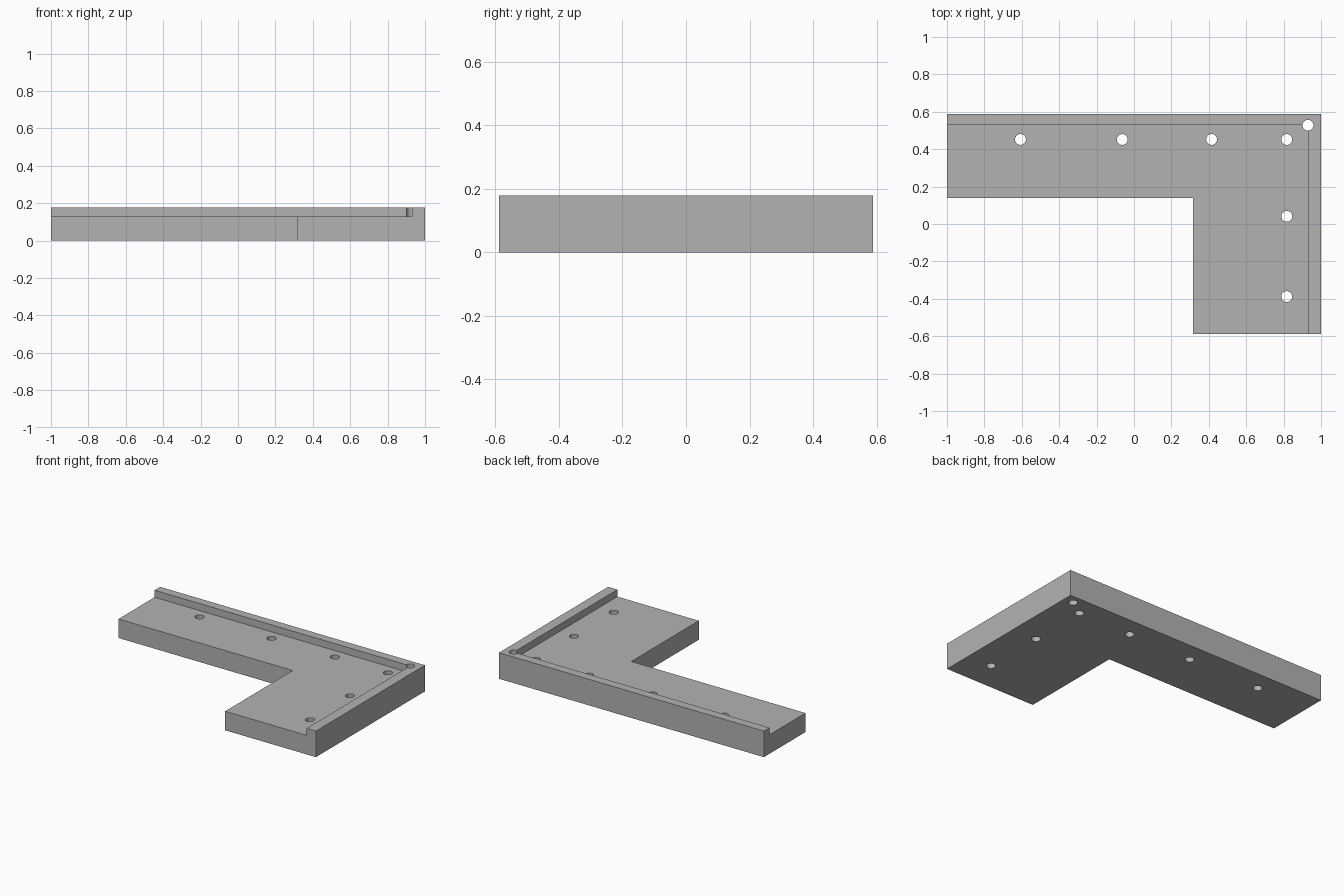
import bpy
import bmesh
import math

cube = bpy.data.objects.get("Cube")
if cube:
    bpy.data.objects.remove(cube, do_unlink=True)

HALF_X, HALF_Y = 1.0, 0.588
PLATE_TOP, RIM_TOP = 0.13, 0.178
RIM_X, RIM_Y = 0.93, 0.528          # inner faces of the raised rim
INNER_X, INNER_Y = 0.315, 0.14      # inside corner of the L
HOLE_RADIUS = 0.029

grey = bpy.data.materials.new("plain grey")
grey.use_nodes = True
grey.diffuse_color = (0.45, 0.45, 0.45, 1)
grey.node_tree.nodes["Principled BSDF"].inputs["Base Color"].default_value = grey.diffuse_color


def new_object(name, bm):
    bmesh.ops.recalc_face_normals(bm, faces=bm.faces)
    mesh = bpy.data.meshes.new(name)
    bm.to_mesh(mesh)
    bm.free()
    mesh.materials.append(grey)
    obj = bpy.data.objects.new(name, mesh)
    bpy.context.collection.objects.link(obj)
    return obj


def prism(name, outline, bottom, top):
    bm = bmesh.new()
    face = bm.faces.new([bm.verts.new((x, y, bottom)) for x, y in outline])
    raised = bmesh.ops.extrude_face_region(bm, geom=[face])["geom"]
    verts = [v for v in raised if isinstance(v, bmesh.types.BMVert)]
    bmesh.ops.translate(bm, verts=verts, vec=(0, 0, top - bottom))
    return new_object(name, bm)


def hole_cutter(x, y):
    outline = [(x + HOLE_RADIUS * math.cos(math.tau * i / 32),
                y + HOLE_RADIUS * math.sin(math.tau * i / 32)) for i in range(32)]
    return prism("hole_cutter", outline, -0.1, 0.3)


# L-shaped block at full rim height
bracket = prism("corner_bracket", [
    (-HALF_X, INNER_Y), (INNER_X, INNER_Y), (INNER_X, -HALF_Y),
    (HALF_X, -HALF_Y), (HALF_X, HALF_Y), (-HALF_X, HALF_Y)], 0, RIM_TOP)

# Recess that leaves the rim along the back and left edges
cutters = [prism("recess_cutter", [
    (-1.2, -0.8), (RIM_X, -0.8), (RIM_X, RIM_Y), (-1.2, RIM_Y)], PLATE_TOP, 0.3)]

# Through holes: long arm, short arm, rim corner
holes = [(x, 0.452) for x in (-0.607, -0.063, 0.415, 0.817)]
holes += [(0.817, y) for y in (0.041, -0.388)]
holes.append((RIM_X, RIM_Y))
cutters += [hole_cutter(x, y) for x, y in holes]

for cutter in cutters:
    cutter.hide_render = True
    cut = bracket.modifiers.new(cutter.name, 'BOOLEAN')
    cut.operation = 'DIFFERENCE'
    cut.solver = 'EXACT'
    cut.object = cutter

# Bake the cuts and discard the cutters
depsgraph = bpy.context.evaluated_depsgraph_get()
result = bpy.data.meshes.new_from_object(bracket.evaluated_get(depsgraph))
bracket.modifiers.clear()
bracket.data = result
for cutter in cutters:
    bpy.data.objects.remove(cutter, do_unlink=True)

# Smooth hole walls, sharp edges elsewhere
bpy.ops.object.select_all(action='DESELECT')
bracket.select_set(True)
bpy.context.view_layer.objects.active = bracket
bpy.ops.object.shade_smooth_by_angle(angle=math.radians(30))
